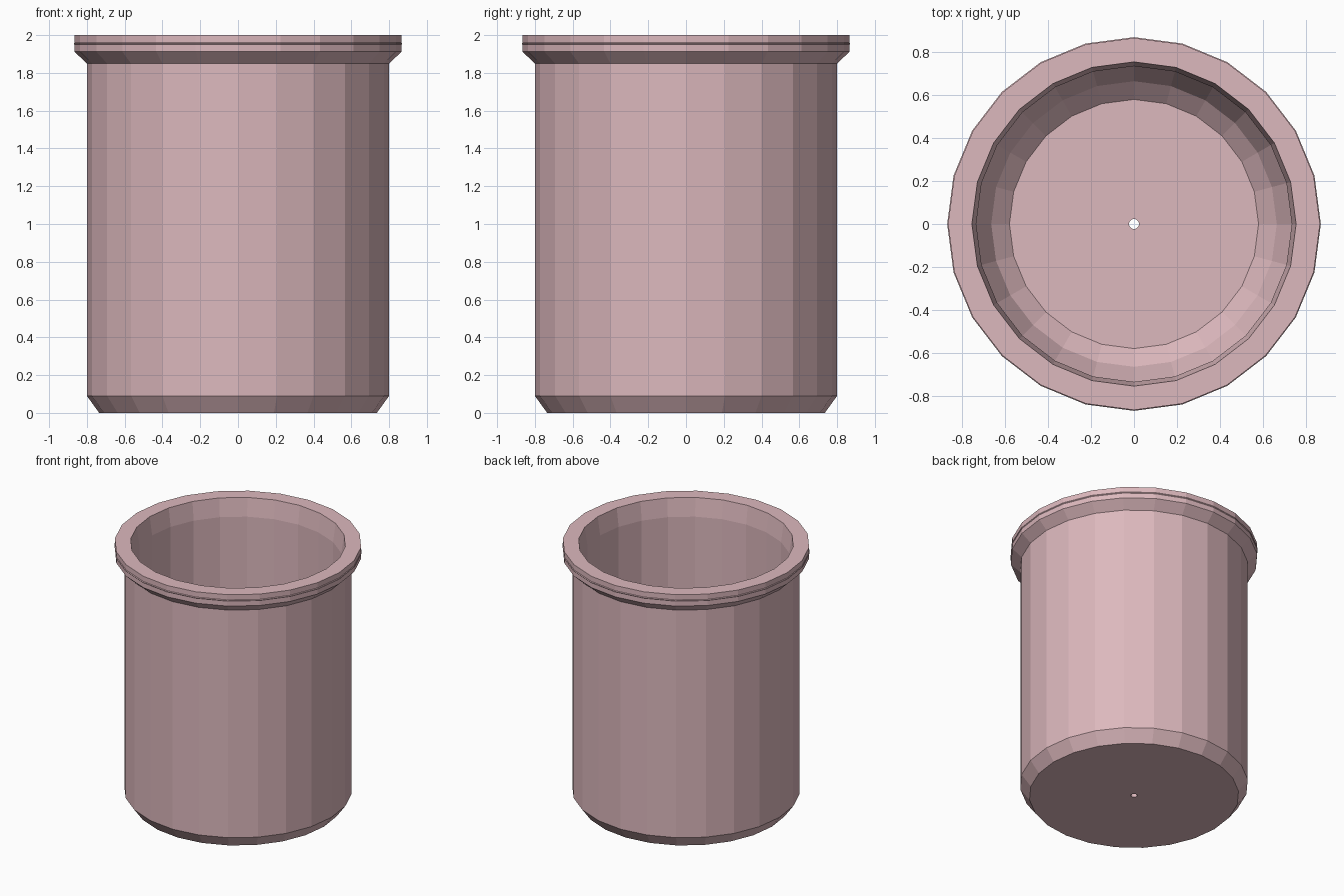
import bpy, bmesh, math

if "Cube" in bpy.data.objects:
    bpy.data.objects.remove(bpy.data.objects["Cube"])

SIDES = 24

# closed cross-section (radius, height): outside, rim, inside, drain hole
PROFILE = [
    (0.023, 0.0), (0.735, 0.0), (0.80, 0.09), (0.80, 1.85),
    (0.866, 1.912), (0.866, 1.95), (0.87, 1.955), (0.866, 1.96), (0.866, 2.0),
    (0.755, 2.0), (0.735, 1.86), (0.735, 0.30), (0.665, 0.16),
    (0.58, 0.08), (0.023, 0.08),
]

clay = bpy.data.materials.new("dusty_pink")
clay.diffuse_color = (0.72, 0.48, 0.51, 1)
clay.use_nodes = True
clay.node_tree.nodes["Principled BSDF"].inputs["Base Color"].default_value = clay.diffuse_color

# spin the cross-section into a pot
bm = bmesh.new()
rings = []
for r, z in PROFILE:
    rings.append([bm.verts.new((r * math.cos(2 * math.pi * i / SIDES),
                                r * math.sin(2 * math.pi * i / SIDES), z))
                  for i in range(SIDES)])
for k, low in enumerate(rings):
    high = rings[(k + 1) % len(rings)]
    for i in range(SIDES):
        j = (i + 1) % SIDES
        bm.faces.new((low[i], low[j], high[j], high[i]))
bmesh.ops.recalc_face_normals(bm, faces=bm.faces)

mesh = bpy.data.meshes.new("pot")
bm.to_mesh(mesh)
bm.free()
mesh.materials.append(clay)
pot = bpy.data.objects.new("pot", mesh)
bpy.context.collection.objects.link(pot)
